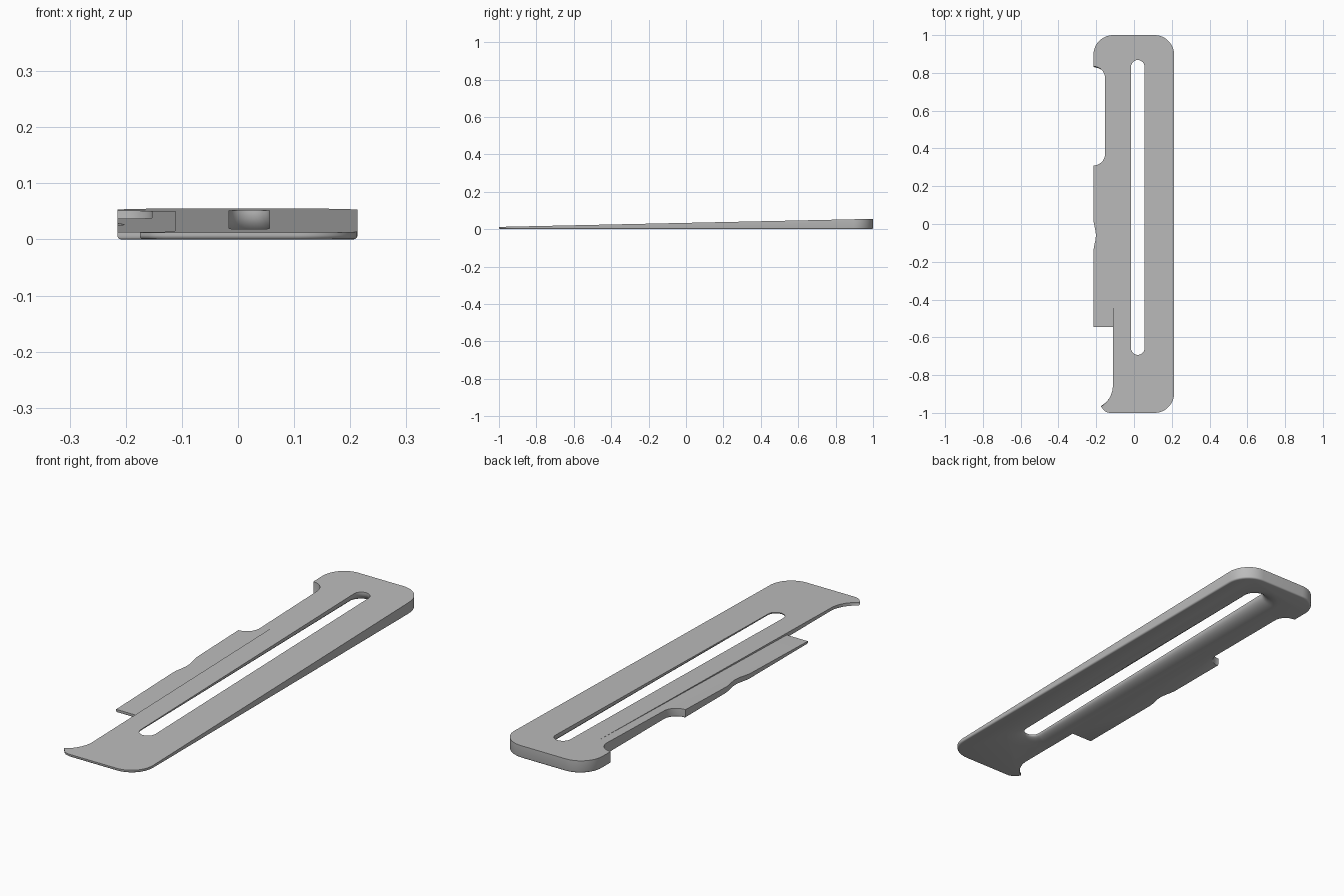
import bpy, bmesh, math

if "Cube" in bpy.data.objects:
    bpy.data.objects.remove(bpy.data.objects["Cube"])

grey = bpy.data.materials.new("grey")
grey.diffuse_color = (0.5, 0.5, 0.5, 1)
grey.use_nodes = True
grey.node_tree.nodes["Principled BSDF"].inputs["Base Color"].default_value = grey.diffuse_color


def top_z(y):
    return 0.0335 + 0.0215 * y


def arc(cx, cy, r, a0, a1, n=12):
    return [(cx + r * math.cos(math.radians(a0 + (a1 - a0) * i / n)),
             cy + r * math.sin(math.radians(a0 + (a1 - a0) * i / n))) for i in range(n + 1)]


def loft(name, rings):
    """Solid through equal-length rings, with capped ends."""
    bm = bmesh.new()
    loops = [[bm.verts.new(p) for p in ring] for ring in rings]
    n = len(loops[0])
    for a, b in zip(loops, loops[1:]):
        for i in range(n):
            j = (i + 1) % n
            bm.faces.new((a[i], a[j], b[j], b[i]))
    bm.faces.new(loops[0][::-1])
    bm.faces.new(loops[-1])
    bmesh.ops.recalc_face_normals(bm, faces=bm.faces)
    mesh = bpy.data.meshes.new(name)
    bm.to_mesh(mesh)
    bm.free()
    mesh.materials.append(grey)
    ob = bpy.data.objects.new(name, mesh)
    bpy.context.collection.objects.link(ob)
    return ob


# Plate outline, counter-clockwise from the front right corner
outline = arc(0.108, -0.895, 0.105, -90, 0)
outline += arc(0.108, 0.895, 0.105, 0, 90)
outline += arc(-0.110, 0.895, 0.105, 90, 180)
# side notch with rounded ends
outline += arc(-0.215, 0.772, 0.062, 90, 0)
outline += arc(-0.215, 0.372, 0.062, 0, -90)
# shallow wave in the left edge
outline += [(-0.215 + 0.0065 * (1 - math.cos(2 * math.pi * i / 12)), 0.03 - 0.18 * i / 12)
            for i in range(13)]
# tongue end, then the flared front tip
outline += [(-0.215, -0.545), (-0.112, -0.545)]
outline += arc(-0.242, -0.855, 0.130, 0, -59)
outline += [(-0.160, -0.985), (-0.148, -0.995), (-0.130, -1.0)]


# Plate: wedge with a small rounding along the bottom edge
def inset(d, z):
    return [(x * (1 - d / 0.214), y * (1 - d), z) for x, y in outline]


plate = loft("slotted_wedge_plate", [
    inset(0.007, 0), inset(0.0035, 0.001), inset(0.001, 0.0035), inset(0, 0.007),
    [(x, y, top_z(y)) for x, y in outline]])


# Slot cutter: narrow on top, flaring out with a convex curve below
def slot_ring(e, z_of_y):
    r = 0.036 + 0.074 * e
    pts = arc(0.02, 0.832, r, 0, 180, 16) + arc(0.02, -0.657 - 0.03 * e, r, 180, 360, 16)
    return [(x, y, z_of_y(y)) for x, y in pts]


rings = [slot_ring(1.0, lambda y: -0.02)]
for i in range(9):
    t = math.radians(90 * i / 8)
    rings.append(slot_ring(1 - math.sin(t),
                           lambda y, t=t: -0.0003 + 0.9 * top_z(y) * (1 - math.cos(t))))
rings.append(slot_ring(0, lambda y: 0.12))
slot_cutter = loft("slot_cutter", rings)

# Strip cutter: lowers the left strip on a steeper slope
strip = [(-0.62, 0.0111), (1.1, 0.0591), (1.1, 0.2), (-0.62, 0.2)]
strip_cutter = loft("strip_cutter", [[(x, y, z) for y, z in strip] for x in (-0.4, -0.112)])

# Apply the cuts
bpy.context.view_layer.objects.active = plate
plate.select_set(True)
for cutter in (slot_cutter, strip_cutter):
    mod = plate.modifiers.new(cutter.name, 'BOOLEAN')
    mod.operation = 'DIFFERENCE'
    mod.solver = 'EXACT'
    mod.object = cutter
    bpy.ops.object.modifier_apply(modifier=mod.name)
    bpy.data.objects.remove(cutter)
bpy.ops.object.shade_smooth_by_angle(angle=math.radians(32))
